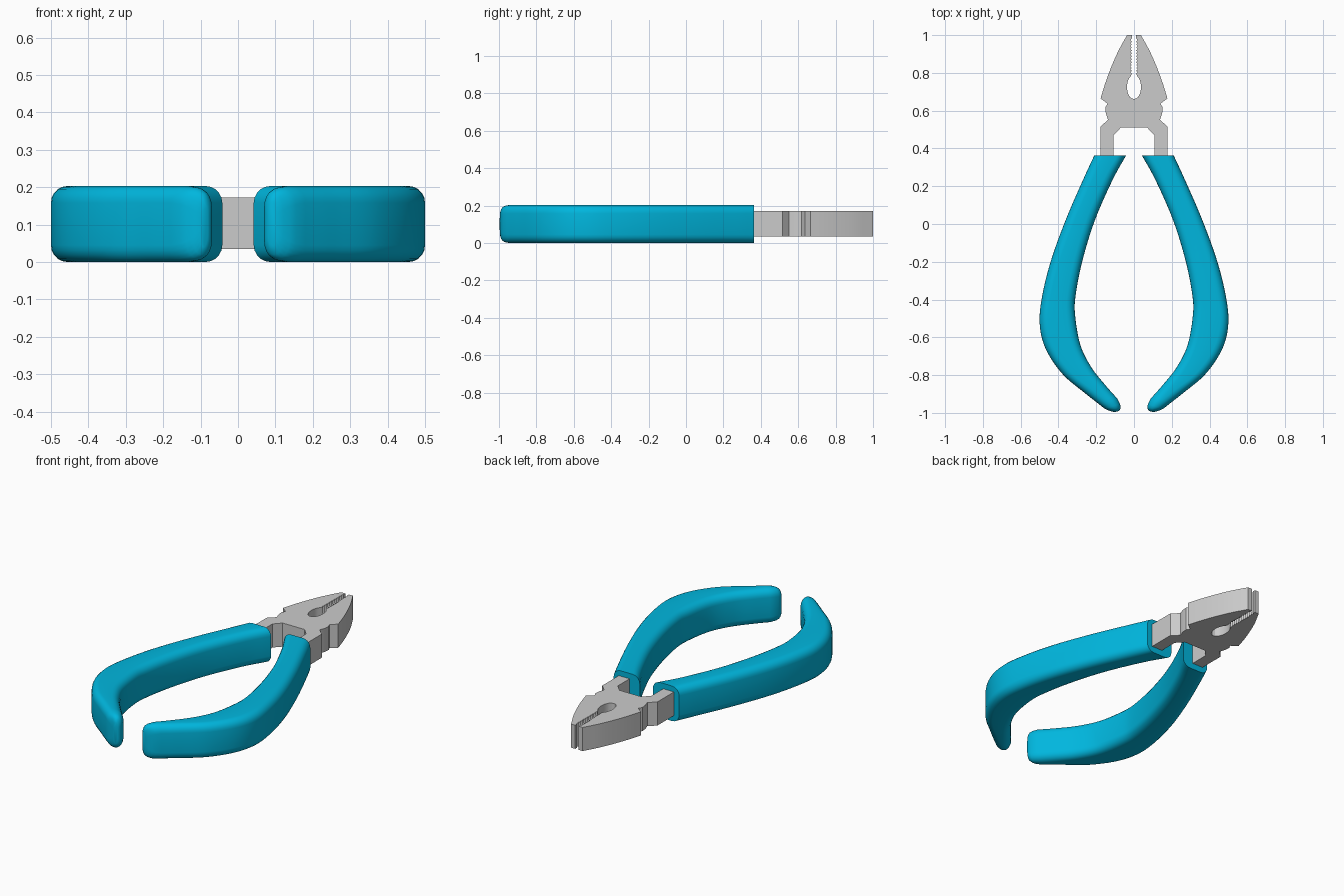
import bpy, bmesh
from math import sin, cos, pi
from mathutils import Vector

if "Cube" in bpy.data.objects:
    bpy.data.objects.remove(bpy.data.objects["Cube"])


def spline(pts, steps):
    """Catmull-Rom through tuples of any length."""
    pts = [Vector(p) for p in pts]
    ext = [2 * pts[0] - pts[1]] + pts + [2 * pts[-1] - pts[-2]]
    out = []
    for i in range(1, len(ext) - 2):
        a, b, c, d = ext[i - 1:i + 3]
        for k in range(steps):
            t = k / steps
            out.append(0.5 * (2 * b + (c - a) * t + (2 * a - 5 * b + 4 * c - d) * t * t
                              + (3 * b - a - 3 * c + d) * t ** 3))
    return out + [pts[-1]]


def finish(bm, name, angle, mat=None):
    bmesh.ops.recalc_face_normals(bm, faces=bm.faces)
    me = bpy.data.meshes.new(name)
    bm.to_mesh(me)
    bm.free()
    ob = bpy.data.objects.new(name, me)
    bpy.context.collection.objects.link(ob)
    if mat:
        me.materials.append(mat)
    bpy.ops.object.select_all(action='DESELECT')
    ob.select_set(True)
    bpy.context.view_layer.objects.active = ob
    bpy.ops.object.shade_smooth_by_angle(angle=angle)
    return ob


# Steel head: right half outline from the hole bottom round to the crotch
half = [(0.037 * sin(pi * k / 12) ** 0.9, 0.725 - 0.063 * cos(pi * k / 12)) for k in range(1, 11)]
teeth = 12
for k in range(teeth):
    y = 0.795 + k * 0.0155
    half += [(0.011, y), (0.019, y + 0.0078)]
half += [(0.011, 0.982), (0.011, 1.0)]
half += [tuple(p) for p in spline([(0.037, 1.0), (0.086, 0.91), (0.125, 0.82),
                                   (0.154, 0.74), (0.177, 0.665)], 4)]
half += [(0.14, 0.637), (0.152, 0.617), (0.149, 0.585), (0.138, 0.552), (0.177, 0.515),
         (0.177, 0.33), (0.108, 0.33), (0.108, 0.47), (0.07, 0.51)]
outline = [(0, 0.662)] + half + [(-x, y) for x, y in reversed(half)]
bm = bmesh.new()
face = bm.faces.new([bm.verts.new((x, y, 0.035)) for x, y in outline])
ext = bmesh.ops.extrude_face_region(bm, geom=[face])
bmesh.ops.translate(bm, vec=(0, 0, 0.137),
                    verts=[v for v in ext['geom'] if isinstance(v, bmesh.types.BMVert)])
finish(bm, "steel_head", 0.35)

# Handle grips: stations of outer x, y and inner x, y
stations = [(0.210, 0.363, 0.042, 0.363), (0.258, 0.26, 0.115, 0.23), (0.350, 0.05, 0.207, 0.02),
            (0.432, -0.17, 0.272, -0.19), (0.482, -0.36, 0.308, -0.37), (0.500, -0.52, 0.312, -0.48),
            (0.468, -0.66, 0.284, -0.64), (0.378, -0.795, 0.225, -0.76), (0.260, -0.895, 0.150, -0.855),
            (0.180, -0.958, 0.088, -0.925)]
HEIGHT, ROUND = 0.203, 0.045
rows = [(*p, 0.0) for p in spline(stations, 5)]
# rounded tip, pulling in top and bottom as it closes
rows += [(0.155, -0.978, 0.074, -0.953, 0.004), (0.138, -0.986, 0.070, -0.969, 0.01),
         (0.120, -0.992, 0.073, -0.981, 0.02), (0.102, -0.996, 0.080, -0.990, 0.04)]

blue = bpy.data.materials.new("grip_blue")
blue.diffuse_color = (0.0, 0.47, 0.73, 1)
blue.use_nodes = True
blue.node_tree.nodes["Principled BSDF"].inputs["Base Color"].default_value = blue.diffuse_color


def grip(name, side):
    bm = bmesh.new()
    rings = []
    for ox, oy, ix, iy, inset in rows:
        o, i = Vector((ox, oy, 0)), Vector((ix, iy, 0))
        mid, half_w = (o + i) / 2, (o - i).length / 2
        d = (o - i).normalized()
        r, h = min(ROUND, half_w * 0.9), HEIGHT / 2 - inset
        ring = []
        for q, (sx, sz) in enumerate([(1, 1), (-1, 1), (-1, -1), (1, -1)]):
            for k in range(6):
                a = pi / 2 * (q + k / 5)
                p = mid + d * (sx * (half_w - r) + r * cos(a))
                p.z = HEIGHT / 2 + sz * (h - ROUND) + ROUND * sin(a)
                ring.append(bm.verts.new((side * p.x, p.y, p.z)))
        rings.append(ring)
    n = len(rings[0])
    for a, b in zip(rings, rings[1:]):
        for k in range(n):
            bm.faces.new((a[k], a[(k + 1) % n], b[(k + 1) % n], b[k]))
    bm.faces.new(rings[0])
    bm.faces.new(rings[-1])
    finish(bm, name, 0.8, blue)


for name, side in (("right_grip", 1), ("left_grip", -1)):
    grip(name, side)
